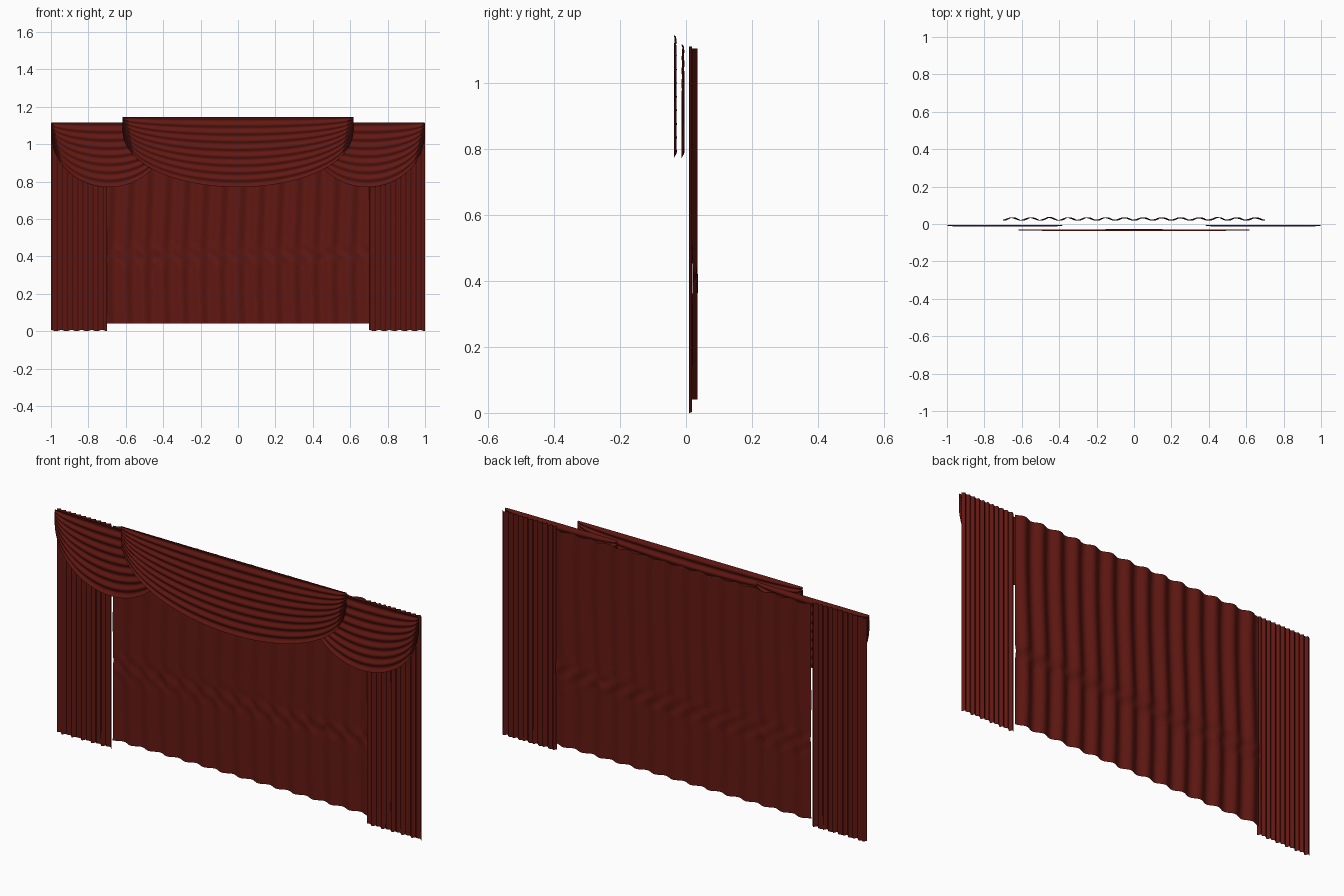
import bpy, math

if "Cube" in bpy.data.objects:
    bpy.data.objects.remove(bpy.data.objects["Cube"])

velvet = bpy.data.materials.new("red_velvet")
velvet.diffuse_color = (0.12, 0.009, 0.006, 1)
velvet.use_nodes = True
velvet.node_tree.nodes["Principled BSDF"].inputs["Base Color"].default_value = velvet.diffuse_color


def sheet(name, nu, nv, fn):
    """Smooth grid surface from fn(u, v) with u, v in 0..1."""
    verts = [fn(i / nu, j / nv) for j in range(nv + 1) for i in range(nu + 1)]
    w = nu + 1
    faces = [(j * w + i, j * w + i + 1, (j + 1) * w + i + 1, (j + 1) * w + i)
             for j in range(nv) for i in range(nu)]
    me = bpy.data.meshes.new(name)
    me.from_pydata(verts, [], faces)
    me.materials.append(velvet)
    me.polygons.foreach_set("use_smooth", [True] * len(faces))
    ob = bpy.data.objects.new(name, me)
    bpy.context.collection.objects.link(ob)
    return ob


def main_panel(name, side):
    # half of the closed curtain: wide pleats, a gathered band and a pinch
    def fn(u, v):
        x = 0.7 * (u if side > 0 else u - 1)
        z = 0.04 + 1.065 * v
        band = math.exp(-((z - 0.41) / 0.05) ** 2)
        phase = 2 * math.pi * x / 0.1 + 0.5 * math.sin(5 * z)
        y = 0.027 - 0.0085 * math.cos(phase) * (1 - 0.4 * band)
        y += 0.0025 * band * math.sin(70 * z + 60 * x)
        d2 = (x - side * 0.45) ** 2 + (z - 0.395) ** 2
        y += 0.007 * math.exp(-d2 / 0.02 ** 2)
        return (x, min(max(y, 0.016), 0.037), z)
    return sheet(name, 112, 90, fn)


def side_leg(name, side):
    # narrow, tightly pleated curtain at the stage edge
    def fn(u, v):
        x = -1 + 0.3 * u if side < 0 else 0.7 + 0.3 * u
        z = 1.112 * v
        y = 0.014 - 0.0045 * math.cos(2 * math.pi * 11 * u)
        z += 0.006 * (1 - v) * (0.5 + 0.5 * math.cos(2 * math.pi * 5.5 * u))
        return (x, y, z)
    return sheet(name, 132, 12, fn)


def swag(name, cx, half, top, drop, end, y0, power, folds):
    # draped valance: folds fan out from the two upper corners
    def fn(u, v):
        a = math.pi * u
        f = max(math.sin(a), 0) ** (2 / power)
        depth = end + (drop - end) * f
        y = y0 - 0.0045 * math.cos(2 * math.pi * folds * v) * (0.45 + 0.55 * f)
        return (cx - half * math.cos(a), y, top - depth * v)
    return sheet(name, 80, folds * 8, fn)


for side, label in ((-1, "left"), (1, "right")):
    main_panel(label + "_main_curtain", side)
    side_leg(label + "_side_curtain", side)
    swag(label + "_swag", side * 0.69, 0.308, 1.117, 0.347, 0.06, -0.009, 2.0, 8)
swag("centre_swag", 0, 0.617, 1.145, 0.375, 0.06, -0.0325, 2.2, 9)
